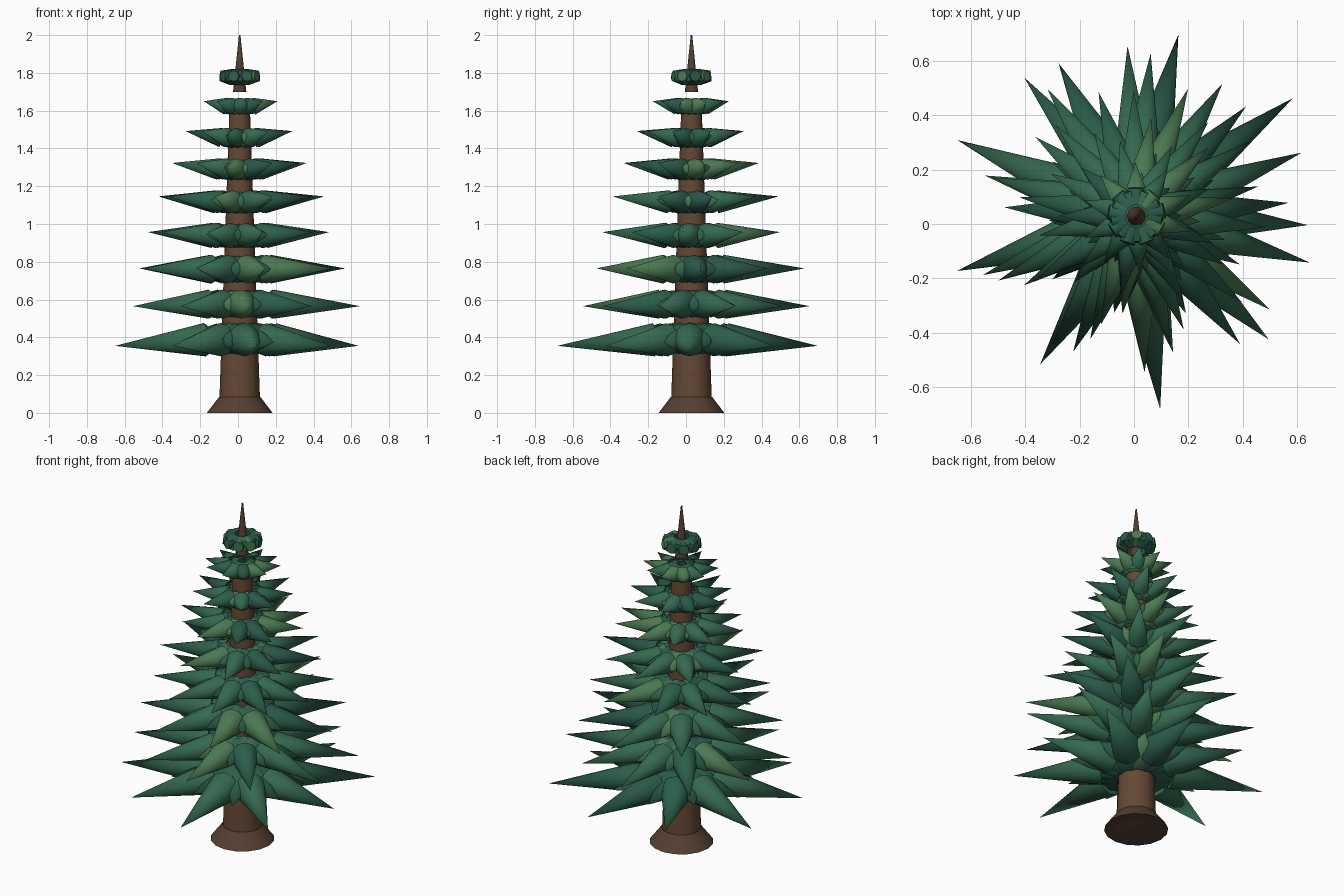
import bpy, bmesh, math, random
from mathutils import Vector, Matrix

if "Cube" in bpy.data.objects:
    bpy.data.objects.remove(bpy.data.objects["Cube"])

random.seed(4)
CX, CY = 0.009, 0.029          # trunk axis


def material(name, rgb):
    m = bpy.data.materials.new(name)
    m.diffuse_color = (*rgb, 1)
    m.use_nodes = True
    m.node_tree.nodes["Principled BSDF"].inputs["Base Color"].default_value = m.diffuse_color
    return m


bark = material("bark", (0.13, 0.065, 0.035))
dark_bark = material("dark_bark", (0.09, 0.05, 0.032))
greens = [material("green_dark", (0.022, 0.095, 0.065)),
          material("green_mid", (0.035, 0.14, 0.08)),
          material("green_deep", (0.025, 0.115, 0.07)),
          material("green_light", (0.07, 0.19, 0.085))]


def add_cone(bm, a, b, r1, r2, sides, mat=0):
    """Cone or frustum running from point a to point b."""
    a, b = Vector(a), Vector(b)
    rot = (b - a).to_track_quat('Z', 'Y').to_matrix().to_4x4()
    res = bmesh.ops.create_cone(
        bm, cap_ends=True, segments=sides, radius1=r1, radius2=r2,
        depth=(b - a).length, matrix=Matrix.Translation((a + b) / 2) @ rot)
    for f in {f for v in res["verts"] for f in v.link_faces}:
        f.material_index = mat


def finish(bm, name, mats):
    me = bpy.data.meshes.new(name)
    bm.to_mesh(me)
    bm.free()
    ob = bpy.data.objects.new(name, me)
    bpy.context.collection.objects.link(ob)
    for m in mats:
        me.materials.append(m)
    for o in bpy.context.selected_objects:
        o.select_set(False)
    ob.select_set(True)
    bpy.context.view_layer.objects.active = ob
    bpy.ops.object.shade_smooth_by_angle(angle=math.radians(35))
    return ob


def upright(name, z0, z1, r0, r1, sides, mat):
    bm = bmesh.new()
    add_cone(bm, (CX, CY, z0), (CX, CY, z1), r0, r1, sides)
    finish(bm, name, [mat])


# Trunk, flared foot and top spike
upright("root_flare", 0.0, 0.085, 0.174, 0.109, 16, dark_bark)
upright("trunk", 0.0, 1.62, 0.11, 0.054, 16, bark)
upright("top_spike", 1.70, 2.0, 0.035, 0.004, 12, dark_bark)

# Branch tiers: base height, tip height, reach, cone radius
tiers = [(0.395, 0.355, 0.67, 0.088), (0.578, 0.565, 0.61, 0.077),
         (0.760, 0.765, 0.56, 0.076), (0.935, 0.957, 0.495, 0.067),
         (1.110, 1.146, 0.44, 0.061), (1.282, 1.323, 0.35, 0.057),
         (1.447, 1.492, 0.285, 0.052), (1.615, 1.650, 0.205, 0.045)]
# Individual reaches of the lowest tiers
reaches = {0: [.63, .72, .685, .63, .715, .69, .65, .715, .665],
           1: [.65, .58, .626, .655, .576, .605, .57, .575, .605, .66],
           2: [.57, .60, .57, .55, .56, .55, .52, .60, .56]}

for i, (zb, zt, reach, r) in enumerate(tiers):
    bm = bmesh.new()
    n = 9 + i % 2
    trunk_r = 0.108 - 0.034 * zb
    for k in range(n):
        ang = math.radians(-3 + 24 * i) + math.tau * k / n
        if i in reaches:
            length = reaches[i][k]
        else:
            length = reach * random.uniform(0.95, 1.05)
            ang += random.uniform(-0.04, 0.04)

        start = trunk_r - 0.02
        mid = trunk_r + 0.17 * (length - trunk_r)
        slope = (zt - zb) / (length - start)

        def at(d, a):
            return (CX + d * math.cos(a), CY + d * math.sin(a), zb + slope * (d - start))

        # inner tuft against the trunk, then the long outer spray
        add_cone(bm, at(start, ang), at(start + 0.72 * (length - start), ang),
                 r * 0.98, 0.0, 12, random.randrange(3))
        add_cone(bm, at(mid, ang), at(length, ang),
                 r, 0.0, 12, random.choice([0, 1, 1, 2, 3]))
        # short filler spray in the gap to the next branch
        gap = ang + math.pi / n
        add_cone(bm, at(trunk_r + 0.02, gap), at(length * 0.56, gap),
                 r * 0.93, 0.0, 12, random.choice([0, 1, 2, 3]))
    finish(bm, f"branch_tier_{i + 1}", greens)

# Small crown ring of stubby tufts around the spike
bm = bmesh.new()
for k in range(18):
    a = math.tau * k / 18 + 0.2
    c, s = math.cos(a), math.sin(a)
    d = 0.104 - 0.008 * (k % 2)
    add_cone(bm, (CX + 0.045 * c, CY + 0.045 * s, 1.778),
             (CX + d * c, CY + d * s, 1.784), 0.043, 0.028, 12, random.randrange(4))
finish(bm, "crown_tufts", greens)
